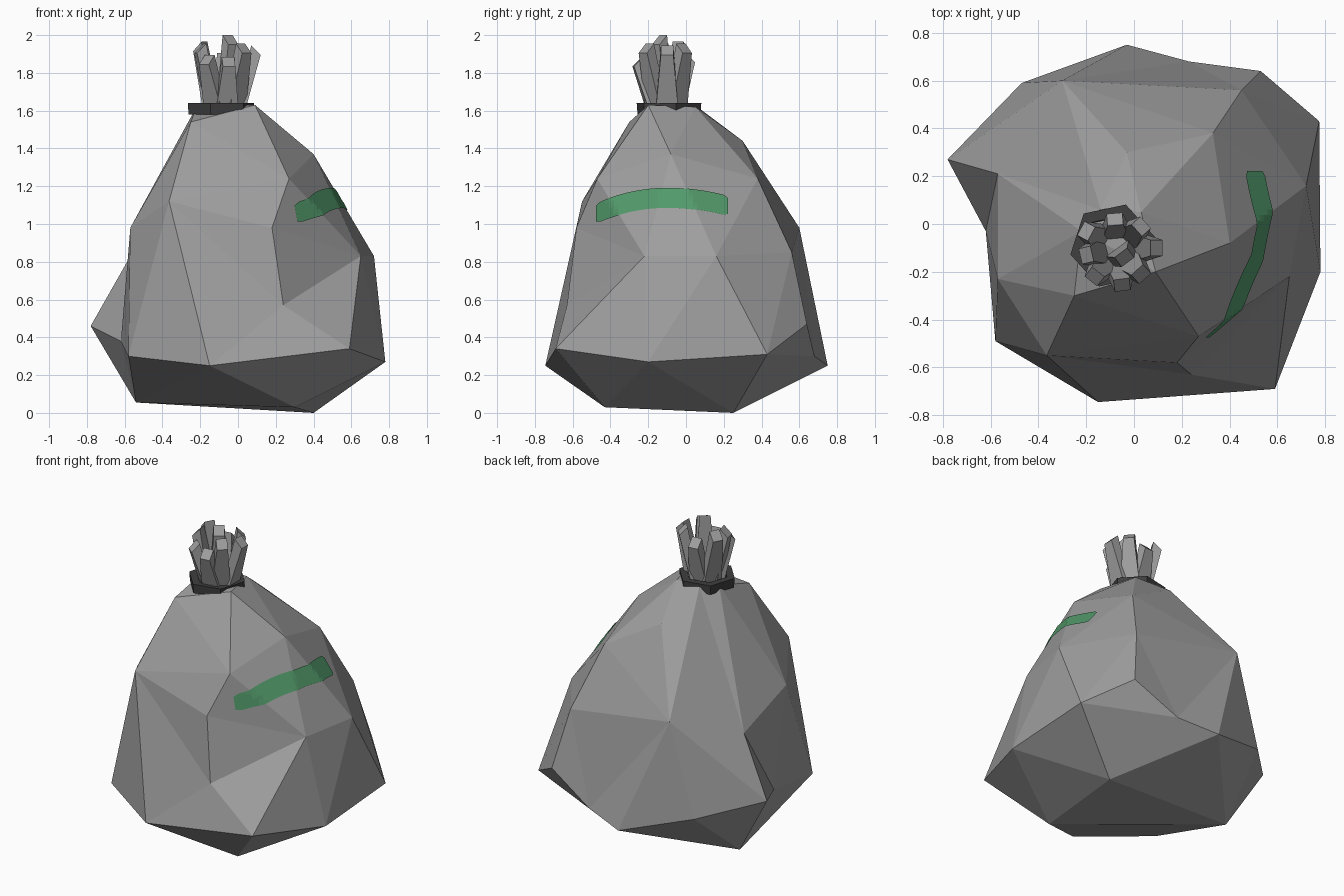
import bpy, bmesh, math
from mathutils import Vector
from mathutils.bvhtree import BVHTree

if "Cube" in bpy.data.objects:
    bpy.data.objects.remove(bpy.data.objects["Cube"])


def material(name, rgb):
    m = bpy.data.materials.new(name)
    m.diffuse_color = (*rgb, 1)
    m.use_nodes = True
    m.node_tree.nodes["Principled BSDF"].inputs["Base Color"].default_value = m.diffuse_color
    return m


GREY = material("grey plastic", (0.34, 0.34, 0.34))
DARK = material("dark tie", (0.05, 0.05, 0.05))
GREEN = material("green stripe", (0.085, 0.32, 0.145))


def finish(name, bm, mat):
    bmesh.ops.recalc_face_normals(bm, faces=bm.faces)
    me = bpy.data.meshes.new(name)
    bm.to_mesh(me)
    me.materials.append(mat)
    ob = bpy.data.objects.new(name, me)
    bpy.context.collection.objects.link(ob)
    return ob


# Bag body: faceted skin stretched over named corner points
corners = dict(
    floor_l=(-.54, .21, .055), floor_f=(.3, -.43, .03), floor_r=(.4, .25, 0),
    A=(-.58, -.49, .30), B=(-.15, -.745, .25), C=(.59, -.69, .34), D=(.78, -.2, .27),
    E=(.775, .43, .31), E2=(.53, .64, .47), F=(.23, .68, .30), G=(-.03, .75, .25),
    H=(-.47, .59, .38), I=(-.78, .27, .46), J=(-.62, -.03, .38),
    a=(-.365, -.55, 1.12), b=(.18, -.58, .98), c=(.24, -.63, .57), d=(.65, -.22, .83),
    e=(.72, .16, .83), f=(.45, .56, .85), g=(-.3, .6, .98), h=(-.57, .21, .83),
    i=(-.57, -.23, .98), n=(.27, -.47, 1.24), o=(.4, -.08, 1.37), p=(.33, .38, 1.24),
    q=(-.03, .3, 1.44), r=(-.35, -.1, 1.35), s=(-.25, -.3, 1.54), t=(.09, -.2, 1.63),
    u=(-.22, -.03, 1.62), v=(-.14, .06, 1.62), w=(.03, .05, 1.62))
# Dents are pushed out while the skin is stretched, then pulled back in
push = dict(J=1.2, c=1.15, h=1.2, F=1.06, i=1.04)
bm = bmesh.new()
V = {}
for k, (x, y, z) in corners.items():
    m = push.get(k, 1)
    V[k] = bm.verts.new((x * m, y * m, z))
bmesh.ops.convex_hull(bm, input=bm.verts[:])
for k, vert in V.items():
    vert.co = corners[k]
bmesh.ops.delete(bm, geom=[x for x in bm.verts if not x.link_faces], context='VERTS')
V = {k: x for k, x in V.items() if x.is_valid}
bmesh.ops.triangulate(bm, faces=bm.faces[:])


def crease(k1, k2):
    """Turn the diagonal between two facets so that it joins k1 and k2."""
    if k1 not in V or k2 not in V:
        return
    p1, p2 = V[k1], V[k2]
    if any(ed.other_vert(p1) == p2 for ed in p1.link_edges):
        return
    for fc in p1.link_faces:
        for ed in fc.edges:
            if p1 in ed.verts:
                continue
            if any(p2 in f2.verts for f2 in ed.link_faces):
                bmesh.utils.edge_rotate(ed, True)
                return


for pair in ("A a", "b c", "c B", "c d", "b d", "h J", "i J", "h g", "h v", "g q", "g H",
             "I h", "I floor_l", "A floor_l", "J floor_l", "h J"):
    crease(*pair.split())
bmesh.ops.recalc_face_normals(bm, faces=bm.faces)
bm.normal_update()
skin = BVHTree.FromBMesh(bm)
finish("bag_body", bm, GREY)
bm.free()

# Green stripe: thin band laid on the right side of the bag
bm = bmesh.new()
NY, NZ = 30, 6
grid = []
for i in range(NY + 1):
    y = -.47 + .69 * i / NY
    mid = 1.135 - (.58 if y < -.1 else .42) * (y + .1) ** 2
    half = .042 if i in (0, NY) else .053
    row = []
    for j in range(NZ + 1):
        z = mid + half * (2 * j / NZ - 1)
        hit, n, _, _ = skin.ray_cast(Vector((2, y, z)), Vector((-1, 0, 0)))
        if hit is None:
            hit, n, _, _ = skin.find_nearest(Vector((.4, y, z)))
        if n.x < 0:
            n = -n
        row.append(bm.verts.new(hit + n * .007))
    grid.append(row)
for a, b in zip(grid, grid[1:]):
    for j in range(NZ):
        bm.faces.new((a[j], b[j], b[j + 1], a[j + 1]))
finish("green_stripe", bm, GREEN)
bm.free()

# Tie: six-sided band around the neck
bm = bmesh.new()
rings = []
for r, z in ((.175, 1.58), (.18, 1.64), (.13, 1.64), (.12, 1.58)):
    rings.append([bm.verts.new((-.09 + r * math.cos(a), -.09 + r * math.sin(a), z))
                  for a in (math.radians(60 * k + 12) for k in range(6))])
for k in range(4):
    a, b = rings[k], rings[(k + 1) % 4]
    for i in range(6):
        j = (i + 1) % 6
        bm.faces.new((a[i], a[j], b[j], b[i]))
finish("tie_band", bm, DARK)
bm.free()

# Gathered top: splayed folds rising from the tie, merging at the bottom
tips = [(-.2, -.03, 1.94), (-.2, -.13, 1.93), (-.165, -.22, 1.87),
        (-.05, -.255, 1.86), (.03, -.21, 1.93), (.095, -.1, 1.92),
        (.03, -.01, 1.93), (-.08, .02, 1.88), (-.04, -.14, 1.975)]
bm = bmesh.new()
neck = Vector((-.07, -.1, 1.6))
for tp in tips:
    tip = Vector(tp)
    out = Vector((tip.x - neck.x, tip.y - neck.y, 0))
    base = neck + out * .5
    out.normalize()
    side = Vector((-out.y, out.x, 0))
    loops = []
    for p, w, d, lean in ((base, .06, .025, 0), (tip, .033, .025, .025)):
        loops.append([bm.verts.new(p + side * w * s + out * d * o + Vector((0, 0, -lean * o)))
                      for s, o in ((-1, -1), (1, -1), (1, 1), (-1, 1))])
    a, b = loops
    bm.faces.new(a)
    bm.faces.new(b)
    for i in range(4):
        j = (i + 1) % 4
        bm.faces.new((a[i], a[j], b[j], b[i]))
finish("gathered_top", bm, GREY)
bm.free()
